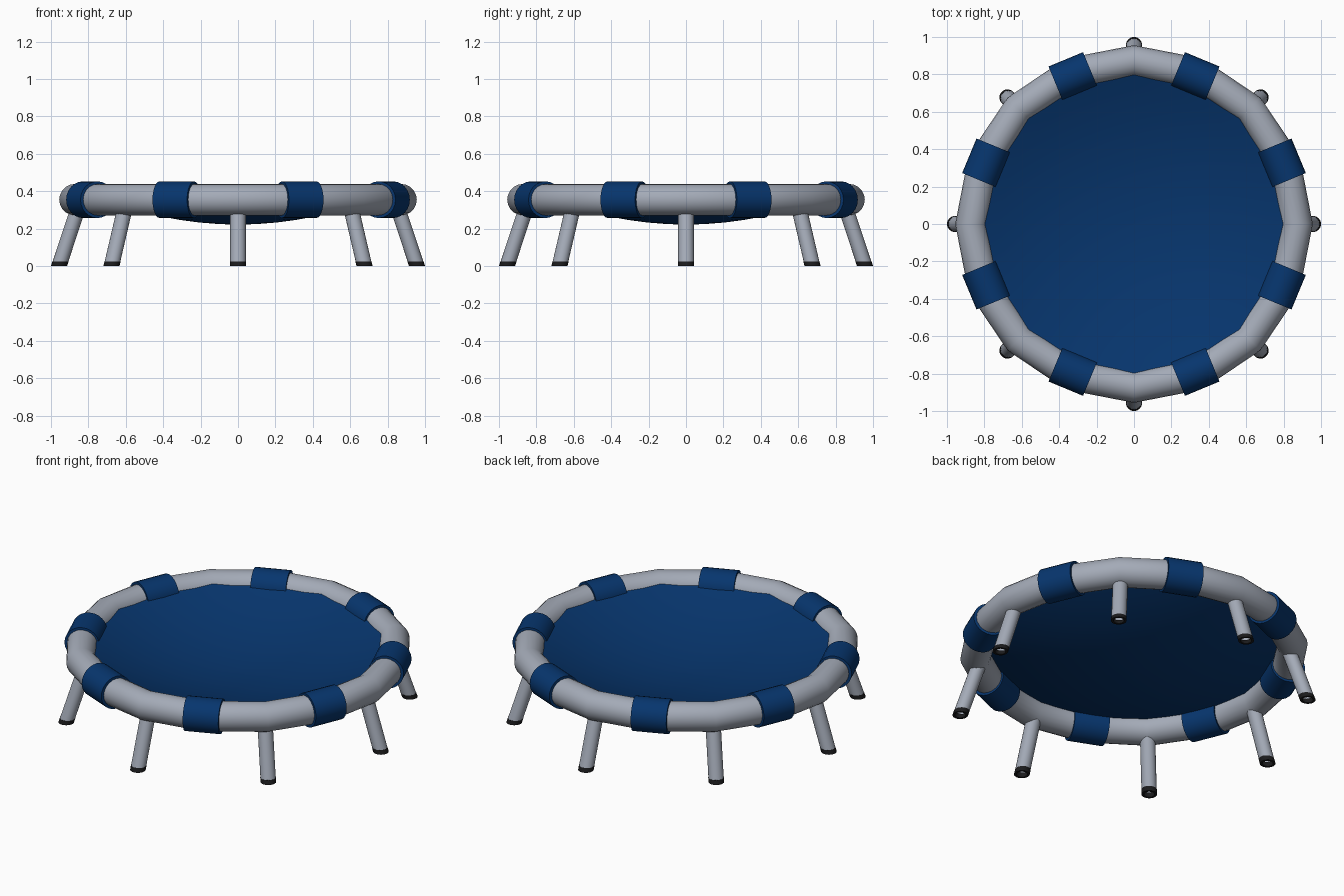
import bpy, bmesh, math

if "Cube" in bpy.data.objects:
    bpy.data.objects.remove(bpy.data.objects["Cube"])


def material(name, rgb):
    m = bpy.data.materials.new(name)
    m.diffuse_color = (*rgb, 1)
    m.use_nodes = True
    m.node_tree.nodes["Principled BSDF"].inputs["Base Color"].default_value = m.diffuse_color
    return m


GREY = material("grey metal", (0.37, 0.405, 0.475))
BLUE = material("blue fabric", (0.002, 0.036, 0.155))
BLACK = material("black rubber", (0.011, 0.011, 0.012))


def finish(obj, name, mat, angle=40):
    obj.name = name
    obj.data.materials.clear()
    obj.data.materials.append(mat)
    bpy.ops.object.select_all(action='DESELECT')
    obj.select_set(True)
    bpy.context.view_layer.objects.active = obj
    bpy.ops.object.shade_smooth_by_angle(angle=math.radians(angle))
    return obj


def skin(name, loops, mat, closed=False, cap_start=False, cap_end=False, angle=40):
    """Join equal-length loops of points into a surface."""
    bm = bmesh.new()
    vs = [[bm.verts.new(p) for p in loop] for loop in loops]
    pairs = list(zip(vs, vs[1:])) + ([(vs[-1], vs[0])] if closed else [])
    for a, b in pairs:
        for i in range(len(a)):
            j = (i + 1) % len(a)
            bm.faces.new((a[i], a[j], b[j], b[i]))
    if cap_start:
        bm.faces.new(vs[0])
    if cap_end:
        bm.faces.new(vs[-1])
    bmesh.ops.recalc_face_normals(bm, faces=bm.faces)
    me = bpy.data.meshes.new(name)
    bm.to_mesh(me)
    bm.free()
    obj = bpy.data.objects.new(name, me)
    bpy.context.collection.objects.link(obj)
    return finish(obj, name, mat, angle)


def circle(c, r, sides):
    return [(c[0] + r * math.cos(2 * math.pi * i / sides),
             c[1] + r * math.sin(2 * math.pi * i / sides), c[2]) for i in range(sides)]


# Tube frame: bends above the legs, straight pieces inside the sleeves
def section(deg, radius, tube=0.084, sides=20):
    a = math.radians(deg)
    pts = []
    for i in range(sides):
        t = 2 * math.pi * i / sides
        r = radius + tube * math.cos(t)
        pts.append((r * math.cos(a), r * math.sin(a), 0.355 + tube * math.sin(t)))
    return pts


frame = []
for k in range(8):
    frame += [section(45 * k, 0.872), section(45 * k + 17, 0.8596), section(45 * k + 28, 0.8596)]
skin("frame_ring", frame, GREY, closed=True, angle=60)

# Sagging bouncing mat, a thin bowl
R, EDGE, LOW, THICK = 0.82, 0.395, 0.222, 0.006
steps = [0.01, 0.12, 0.25, 0.38, 0.5, 0.62, 0.74, 0.87, 1.0]
under = [circle((0, 0, LOW + (EDGE - LOW) * t * t), R * t, 48) for t in steps]
over = [circle((0, 0, LOW + THICK + (EDGE - LOW) * t * t), R * t, 48) for t in reversed(steps)]
skin("bounce_mat", under + over, BLUE, cap_start=True, cap_end=True)

# Fabric sleeves wrapped round the frame between the legs
for k in range(8):
    a = math.radians(22.5 + 45 * k)
    bpy.ops.mesh.primitive_cylinder_add(vertices=24, radius=0.098, depth=0.2,
                                        location=(0.855 * math.cos(a), 0.855 * math.sin(a), 0.355),
                                        rotation=(math.pi / 2, 0, a))
    finish(bpy.context.object, f"sleeve_{k + 1}", BLUE)


# Splayed hollow legs with rubber feet
def leg_point(a, z):
    r = 0.957 - 0.33 * z
    return (r * math.cos(a), r * math.sin(a), z)


for k in range(8):
    a = math.radians(45 * k)
    skin(f"leg_{k + 1}", [circle(leg_point(a, z), r, 20) for z, r in
                          ((0.006, 0.038), (0.024, 0.038), (0.0245, 0.042), (0.33, 0.042))],
         GREY, cap_end=True)
    skin(f"foot_{k + 1}", [circle(leg_point(a, z), r, 20) for z, r in
                           ((0, 0.03), (0, 0.043), (0.025, 0.043), (0.025, 0.03))],
         BLACK, closed=True)
